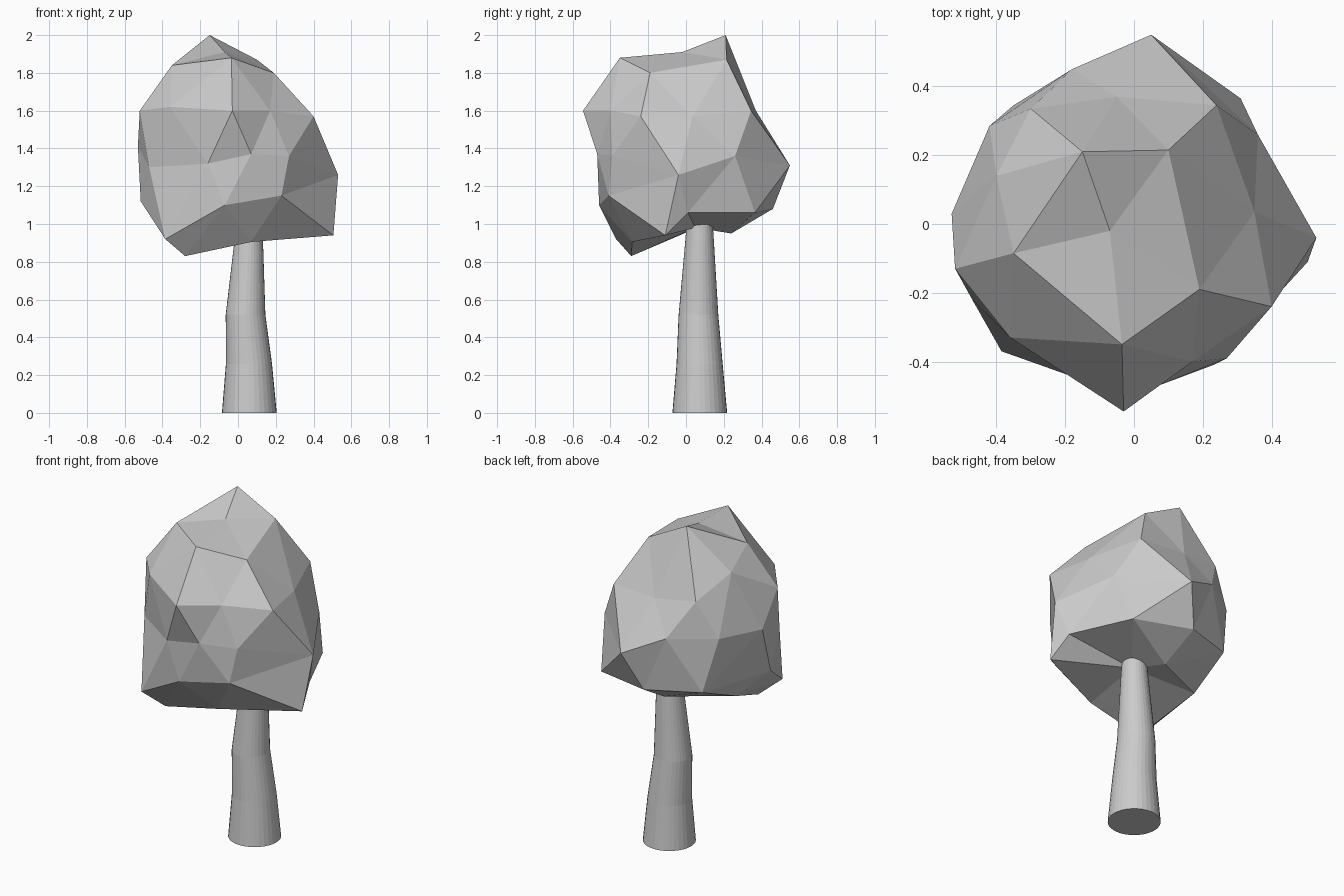
import bpy, bmesh, math
from mathutils import Vector

if "Cube" in bpy.data.objects:
    bpy.data.objects.remove(bpy.data.objects["Cube"])


def make_object(name, bm):
    bmesh.ops.recalc_face_normals(bm, faces=bm.faces)
    mesh = bpy.data.meshes.new(name)
    bm.to_mesh(mesh)
    bm.free()
    obj = bpy.data.objects.new(name, mesh)
    bpy.context.collection.objects.link(obj)
    return obj


# Trunk: round rings along a slightly bent, tapering path (x, y, z, radius)
def build_trunk(path, sides=32):
    bm = bmesh.new()
    rings = []
    for x, y, z, r in path:
        rings.append([bm.verts.new((x + r * math.cos(2 * math.pi * i / sides),
                                    y + r * math.sin(2 * math.pi * i / sides), z))
                      for i in range(sides)])
    for a, b in zip(rings, rings[1:]):
        for i in range(sides):
            j = (i + 1) % sides
            bm.faces.new((a[i], a[j], b[j], b[i]))
    bm.faces.new(rings[0][::-1])
    bm.faces.new(rings[-1])
    return make_object("trunk", bm)


# Crown: faceted ball, triangulated on a sphere, then pushed to its lumpy shape
def build_crown(points, center):
    bm = bmesh.new()
    target = {}
    for p in points:
        v = bm.verts.new((Vector(p) - center).normalized())
        target[v] = Vector(p)
    bmesh.ops.convex_hull(bm, input=list(bm.verts))
    for v in bm.verts:
        v.co = target[v]
    return make_object("crown", bm)


build_trunk([(.06, .073, 0, .145), (.058, .072, .26, .122), (.04, .066, .52, .105),
             (.057, .072, .92, .075), (.06, .073, 1.2, .055)])

crown_points = [
    # top
    (-.15, .21, 2.0), (-.07, -.02, 1.91), (.10, .215, 1.87),
    (-.35, -.085, 1.84), (-.035, -.35, 1.88), (.19, -.19, 1.80),
    # upper ring
    (.40, -.24, 1.57), (.17, -.40, 1.6), (-.03, -.545, 1.6), (-.36, -.33, 1.62),
    (-.52, -.13, 1.6), (-.40, .14, 1.76), (-.30, .335, 1.63), (-.05, .37, 1.6),
    (.24, .345, 1.6), (.35, .035, 1.57),
    # middle ring
    (.53, -.04, 1.26), (.27, -.39, 1.36), (.07, -.47, 1.37), (-.16, -.45, 1.32),
    (-.47, -.22, 1.3), (-.53, .03, 1.41), (-.42, .285, 1.42), (-.18, .45, 1.42),
    (.05, .55, 1.31), (.36, .26, 1.36),
    # lower ring
    (.505, -.11, .94), (.23, -.41, 1.15), (-.07, -.46, 1.1), (-.385, -.37, .92),
    (-.515, -.07, 1.12), (-.35, .345, 1.1), (-.04, .46, 1.08), (.31, .365, 1.06),
    (.47, .01, 1.06),
    # underside
    (.07, -.285, .905), (-.28, -.29, .83), (-.38, .06, .98), (-.02, .24, .95),
    (.06, .05, .98),
]
build_crown(crown_points, Vector((0, 0, 1.38)))
